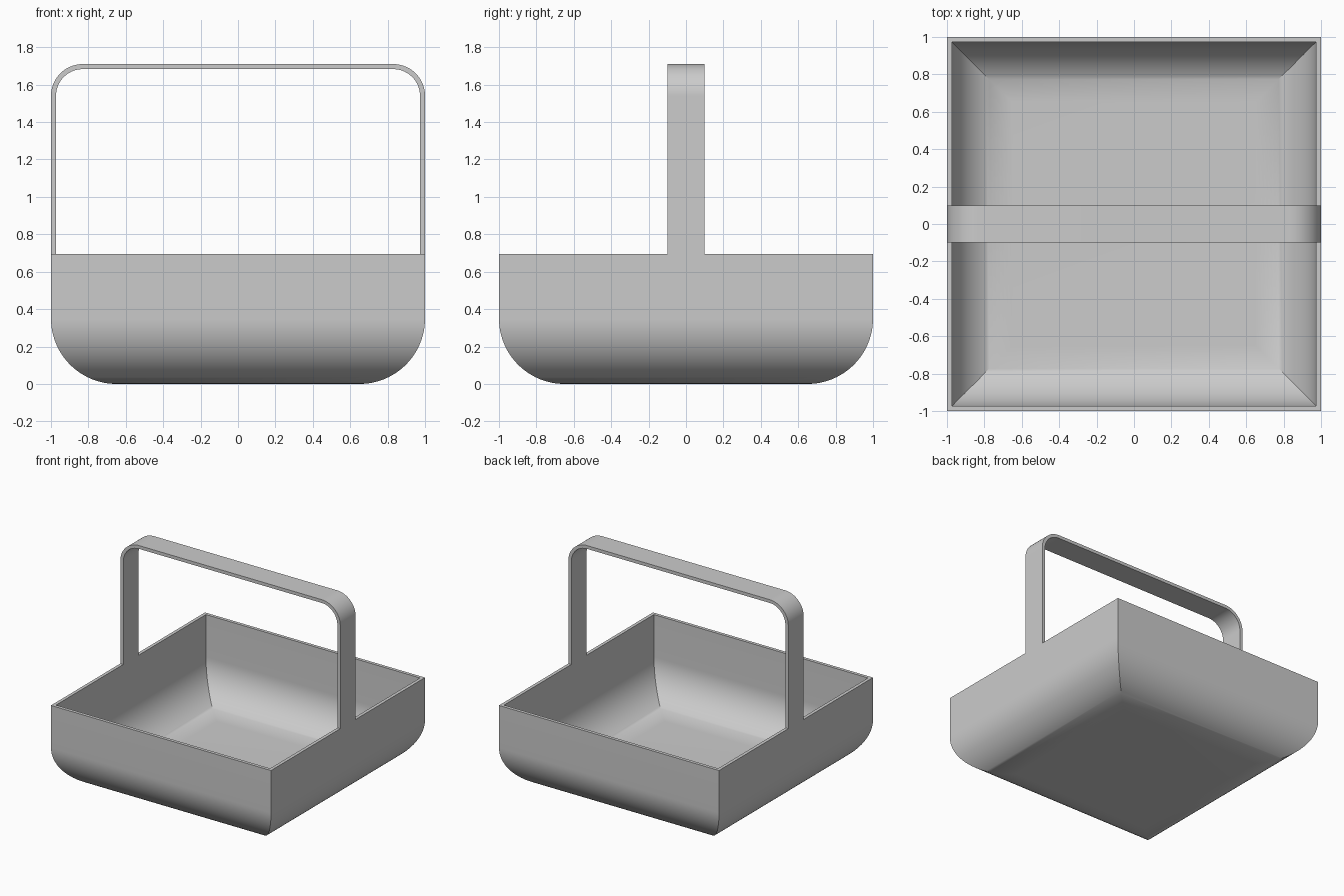
import bpy, bmesh
from math import sin, cos, pi

if "Cube" in bpy.data.objects:
    bpy.data.objects.remove(bpy.data.objects["Cube"])

WALL = 0.027      # sheet thickness
RIM_Z = 0.695     # top of the tray
TOP_Z = 1.71      # top of the handle
STEPS = 24


def arc(cx, cz, r, a0, a1):
    return [(cx + r * cos(a0 + (a1 - a0) * i / STEPS),
             cz + r * sin(a0 + (a1 - a0) * i / STEPS)) for i in range(STEPS + 1)]


def finish(name, bm):
    bmesh.ops.recalc_face_normals(bm, faces=bm.faces)
    mesh = bpy.data.meshes.new(name)
    bm.to_mesh(mesh)
    bm.free()
    obj = bpy.data.objects.new(name, mesh)
    bpy.context.collection.objects.link(obj)
    bpy.ops.object.select_all(action='DESELECT')
    obj.select_set(True)
    bpy.context.view_layer.objects.active = obj
    bpy.ops.object.shade_smooth_by_angle(angle=pi / 6)
    return obj


def bridge(bm, a, b, closed=True):
    n = len(a)
    for i in range(n if closed else n - 1):
        j = (i + 1) % n
        bm.faces.new((a[i], a[j], b[j], b[i]))


# Tray: rounded profile swept around a square, giving mitred corners
R = 0.35
profile = arc(1 - R, R, R, -pi / 2, 0) + [(1, RIM_Z), (1 - WALL, RIM_Z)]
profile += arc(1 - R, R, R - WALL, 0, -pi / 2)
bm = bmesh.new()
rings = [[bm.verts.new((sx * w, sy * w, z))
          for sx, sy in ((-1, -1), (1, -1), (1, 1), (-1, 1))] for w, z in profile]
for lower, upper in zip(rings, rings[1:]):
    bridge(bm, lower, upper)
bm.faces.new(rings[0])
bm.faces.new(rings[-1])
finish("basket_tray", bm)


# Handle: flat band bent into an arch, open where it meets the rim
def arch(offset, r=0.17):
    x, z = 1 - r, TOP_Z - r
    right = arc(x, z, r - offset, 0, pi / 2)
    left = arc(-x, z, r - offset, pi / 2, pi)
    return [(1 - offset, RIM_Z)] + right + left + [(offset - 1, RIM_Z)]


bm = bmesh.new()
sections = [[bm.verts.new((x, y, z)) for (x, z), y in
             ((o, -0.1), (o, 0.1), (i, 0.1), (i, -0.1))]
            for o, i in zip(arch(0), arch(WALL))]
for a, b in zip(sections, sections[1:]):
    bridge(bm, a, b)
finish("carry_handle", bm)
